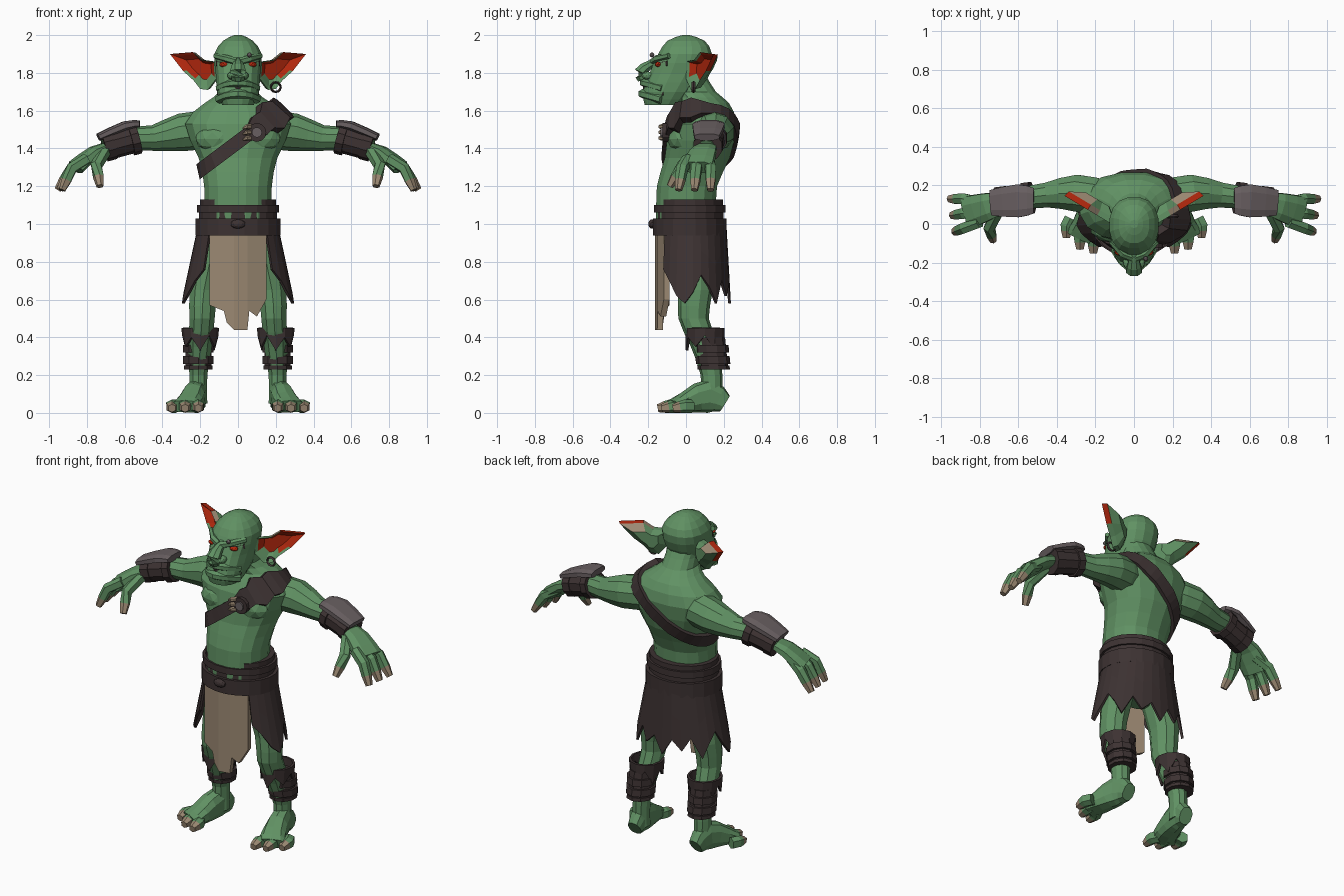
import bpy, bmesh, math
from mathutils import Vector
from mathutils.bvhtree import BVHTree

cube = bpy.data.objects.get("Cube")
if cube:
    bpy.data.objects.remove(cube)


def material(name, *rgb):
    made = bpy.data.materials.new(name)
    made.use_nodes = True
    made.diffuse_color = (*rgb, 1)
    made.node_tree.nodes["Principled BSDF"].inputs["Base Color"].default_value = (*rgb, 1)
    return made


SKIN = material("green skin", .118, .285, .126)
LEATHER = material("dark leather", .046, .032, .032)
PLATE = material("grey plate", .14, .115, .12)
CLOTH = material("beige cloth", .33, .25, .17)
RED = material("red", .43, .02, .004)


def finish(name, bm, materials, mirror=False):
    """Turn a bmesh into an object, mirrored to the other side if asked."""
    bmesh.ops.recalc_face_normals(bm, faces=bm.faces)
    mesh = bpy.data.meshes.new(name)
    bm.to_mesh(mesh)
    bm.free()
    for item in materials:
        mesh.materials.append(item)
    made = bpy.data.objects.new(name, mesh)
    bpy.context.collection.objects.link(made)
    if mirror:
        made.modifiers.new("Mirror", "MIRROR").use_mirror_merge = False
    return made


def bridge(name, loops, materials, mirror=False, ring=True, closed=False, tip=False):
    """Bridge loops of points; with tip, the last band takes the second material."""
    bm = bmesh.new()
    rows = [[bm.verts.new(point) for point in loop] for loop in loops]
    count, size = len(rows), len(rows[0])
    for i in range(count if closed else count - 1):
        a, b = rows[i], rows[(i + 1) % count]
        for j in range(size if ring else size - 1):
            k = (j + 1) % size
            face = bm.faces.new((a[j], a[k], b[k], b[j]))
            face.material_index = int(tip and i == count - 2)
    if ring and not closed:
        bm.faces.new(rows[0])
        bm.faces.new(rows[-1]).material_index = int(tip)
    return finish(name, bm, materials, mirror)


def refine(rings):
    """Add a smoothly curved ring halfway between each pair of rings."""
    result = []
    for i, ring in enumerate(rings[:-1]):
        near = (rings[max(i - 1, 0)], ring, rings[i + 1], rings[min(i + 2, len(rings) - 1)])
        result += [ring, [(9 * (b + c) - a - d) / 16 for a, b, c, d in zip(*near)]]
    return result + [rings[-1]]


def loft(name, rings, materials, sides=10, power=1, flat=1, along=False, **options):
    """Rings are x, y, z, half width and maybe half depth; along sets them square to the path."""
    loops = []
    for i, (x, y, z, width, *depth) in enumerate(rings):
        u, v = Vector((1, 0, 0)), Vector((0, 1, 0))
        if along:
            ahead, behind = rings[min(i + 1, len(rings) - 1)], rings[max(i - 1, 0)]
            path = Vector(ahead[:3]) - Vector(behind[:3])
            u = path.cross(Vector((0, 0, 1))).normalized()
            v = u.cross(path).normalized()
        v = v * (depth[0] if depth else width * flat)
        loop = []
        for j in range(sides):
            angle = math.tau * (j + .5) / sides
            c, s = math.cos(angle), math.sin(angle)
            loop.append(Vector((x, y, z)) + u * width * math.copysign(abs(c) ** power, c)
                        + v * math.copysign(abs(s) ** power, s))
        loops.append(loop)
    return bridge(name, loops, materials, **options)


def tube(name, rings, materials, sides=6, **options):
    return loft(name, rings, materials, sides, along=True, **options)


def ball(name, place, size, colour, mirror=False):
    bm = bmesh.new()
    bmesh.ops.create_icosphere(bm, subdivisions=2, radius=1)
    bmesh.ops.scale(bm, vec=size, verts=bm.verts)
    bmesh.ops.translate(bm, vec=place, verts=bm.verts)
    finish(name, bm, [colour], mirror)


def digit(name, base, knuckle, end, radius, share):
    """A finger or toe whose pale nail starts at a share of its last bone."""
    nail = Vector(knuckle).lerp(Vector(end), share)
    tube(name, [(*base, radius), (*knuckle, radius), (*nail, radius * .9), (*end, radius * .6)],
         [SKIN, CLOTH], power=.8, mirror=True, tip=True)


def drape(name, centre, radii, flare, top, hem, gap, mirror=False):
    """A hanging sheet round a centre, with a torn hem and a gap in front."""
    columns = []
    for i, low in enumerate(hem):
        angle = gap + (math.tau - 2 * gap) * i / (len(hem) - 1)
        column = []
        for z in (top, (top + low) / 2, low):
            spread = flare * (top - z)
            column.append((centre[0] + math.sin(angle) * radii[0] * (1 + spread),
                           centre[1] - math.cos(angle) * radii[1] * (1 + spread * .3), z))
        columns.append(column)
    sheet = bridge(name, columns, [LEATHER], mirror, ring=False)
    sheet.modifiers.new("Thickness", "SOLIDIFY").thickness = .014


# Torso with neck
torso = loft("torso", refine([
    (0, 0, 1, .18, .16), (0, .005, 1.2, .182, .162), (0, .06, 1.35, .212, .175), (0, .09, 1.53, .285, .18),
    (0, .1, 1.64, .18, .13), (0, .05, 1.7, .1, .11), (0, 0, 1.8, .1, .1)]), [SKIN], 16, .9)
ball("chest_muscles", (.1, -.02, 1.45), (.13, .08, .08), SKIN, True)
loft("pelvis", [(0, .03, .78, .07), (0, .03, .86, .17), (0, .02, 1, .19)], [SKIN], flat=.8)

# Head: skull with heavy jaw, nose, lips, brows, eyes
loft("head", refine([
    (0, -.12, 1.63, .085, .1), (0, -.09, 1.7, .112, .14), (0, -.04, 1.8, .12, .155),
    (0, -.005, 1.9, .128, .145), (0, 0, 1.97, .08, .1), (0, 0, 2, .02, .02)]), [SKIN], 16, .85)
tube("nose", refine([(0, -.13, 1.87, .025), (0, -.19, 1.845, .03), (0, -.24, 1.805, .045), (0, -.23, 1.765, .035)]),
     [SKIN], 8, flat=.8)
ball("nostrils", (.032, -.2, 1.785), (.025, .035, .022), SKIN, True)
for name, height, reach, thickness, colour in (("upper_lip", 1.748, .225, .022, SKIN), ("lower_lip", 1.69, .23, .025, SKIN),
                                               ("mouth_line", 1.72, .215, .014, LEATHER)):
    tube(name, refine([(.1 * s, .1 * s * s - reach, height - .03 * s * s, thickness) for s in (-1, -.6, 0, .6, 1)]),
         [colour])
tube("brows", [(.01, -.175, 1.86, .02), (.06, -.155, 1.875, .02), (.12, -.09, 1.89, .015)], [SKIN], mirror=True)
tube("eye_sockets", [(.03, -.16, 1.842, .01), (.07, -.147, 1.846, .01), (.11, -.095, 1.85, .01)],
     [LEATHER], flat=2, mirror=True)
ball("eyes", (.07, -.145, 1.844), (.03, .02, .015), RED, True)
ball("brow_stud", (.06, -.18, 1.895), (.013, .013, .013), PLATE)

# Ears: cupped shell with red hollow, red tip and pale upper edge
outline = ((.12, 1.86), (.19, 1.87), (.24, 1.91), (.36, 1.9), (.29, 1.81), (.235, 1.76), (.2, 1.715), (.16, 1.71),
           (.115, 1.77))
rim = [Vector((x, .6 * x - .07, z)) for x, z in outline]
middle, backward = Vector((.21, .055, 1.83)), Vector((-.5, .9, 0))
bm = bmesh.new()
layers = [[bm.verts.new(middle + (point - middle) * size + backward * depth) for point in rim]
          for size, depth in ((.55, .035), (.85, .01), (1, 0), (.95, .03), (.5, .07))]
for i in range(len(layers) - 1):
    for j in range(len(rim)):
        k = (j + 1) % len(rim)
        face = bm.faces.new((layers[i][j], layers[i][k], layers[i + 1][k], layers[i + 1][j]))
        x, y, z = face.calc_center_median()
        hollow, pale = i == 0 and z > 1.77, i > 1 and .2 < x and z > 1.865
        face.material_index = 1 if x > .27 or hollow else 2 if pale else 0
bm.faces.new(layers[0]).material_index = 1
bm.faces.new(layers[-1])
finish("ears", bm, [SKIN, RED, CLOTH], True)
turns = [math.tau * i / 12 for i in range(12)]
bridge("earring", [[(.2 + math.cos(a) * r, .04 + y, 1.725 + math.sin(a) * r)
                    for r, y in ((.02, 0), (.026, -.01), (.032, 0), (.026, .01))] for a in turns],
       [LEATHER], closed=True)

# Arms, bracers, hands
tube("arms", refine([(.15, .13, 1.5, .1), (.3, .16, 1.485, .1), (.45, .15, 1.455, .068), (.6, .13, 1.45, .06),
                     (.7, .11, 1.4, .05)]), [SKIN], 10, mirror=True)
for name, start, length, radius in (("bracers", .54, .16, .075), ("elbow_cuffs", .53, .04, .086),
                                    ("wrist_cuffs", .66, .05, .08)):
    tube(name, [(x, .2 - .12 * x, 1.6 - .27 * x, radius) for x in (start, start + length)], [LEATHER], 10, mirror=True)
tube("bracer_plates", refine([(.52, .12, 1.53, .07), (.6, .12, 1.52, .09), (.74, .11, 1.46, .07)]),
     [PLATE], 8, flat=.28, power=.7, mirror=True)
tube("palms", refine([(.68, .11, 1.41, .055), (.76, .09, 1.38, .075), (.86, .06, 1.3, .09)]),
     [SKIN], 8, flat=.45, power=.8, mirror=True)
for i, name in enumerate(("outer_fingers", "middle_fingers", "inner_fingers")):
    digit(name, (.8, .11 - .05 * i, 1.345), (.88, .13 - .075 * i, 1.295), (.955 - .012 * i, .13 - .085 * i, 1.18), .031, .55)
digit("thumbs", (.7, .07, 1.39), (.75, -.02, 1.31), (.73, -.085, 1.2), .031, .55)

# Shoulder strap wrapped on the torso, ragged and wider at the shoulder
bm = bmesh.new()
bm.from_mesh(torso.data)
tree = BVHTree.FromBMesh(bm)
bm.free()
origin, upward, across = Vector((.02, .08, 1.45)), Vector((.8, 0, .6)), Vector((-.6, 0, .8))
loops = []
for i in range(32):
    angle = math.tau * i / 32
    outward = upward * math.cos(angle) - Vector((0, math.sin(angle), 0))
    near = max(0, 1 - abs(angle - .5) / .8)
    half = .037 + near * (.06 if i % 2 else .03)
    low, high = [tree.ray_cast(origin + across * side, outward)[0] for side in (-half, half)]
    lift = outward * (.022 + .035 * near)
    loops.append([low, low + lift, high + lift, high])
bridge("shoulder_strap", loops, [LEATHER], closed=True)

# Medallion and teeth on the strap
for name, front, radius, colour in (("medallion", -.125, .05, LEATHER), ("medallion_boss", -.134, .027, PLATE)):
    bridge(name, [[(.1 + radius * math.cos(a), y, 1.485 + radius * math.sin(a)) for a in turns]
                  for y in (-.06, front)], [colour])
for z in (1.515, 1.485, 1.455):
    tube("strap_tooth", [(.07, -.11, z, .015), (.045, -.135, z, .013), (.025, -.13, z - .01, .004)], [CLOTH])

# Belt and knot
for name, low, high, width in (("lower_belt", .94, 1.03, .227), ("belt_core", 1, 1.08, .208),
                               ("upper_belt", 1.06, 1.1, .22), ("waistband", 1.09, 1.13, .205)):
    loft(name, [(0, .02, low, width), (0, .02, high, width)], [LEATHER], 20, flat=.87)
ball("belt_knot", (0, -.18, 1), (.04, .02, .025), LEATHER)

# Skirt, open in front, with a torn hem
hem = [.76, .7, .62, .58, .64, .73, .67, .58, .7, .62, .68, .58]
drape("skirt", (0, .025), (.215, .19), 1, .98, hem + hem[-2::-1], math.radians(44))

# Loincloth, bowed outwards in the middle, with a torn end
strips = ((-.15, .57), (-.075, .54), (-.06, .48), (-.02, .44), (.05, .44), (.06, .54), (.1, .51), (.15, .6))
bridge("loincloth", [[(x, y + abs(x) * .35, z) for y, z in ((-.17, .95), (-.17, low), (-.14, low), (-.14, .95))]
                     for x, low in strips], [CLOTH])

# Legs with wraps
loft("legs", refine([(.12, .04, .93, .1), (.18, .05, .65, .08), (.19, .04, .5, .07), (.2, .1, .35, .065),
                     (.21, .135, .2, .05), (.21, .135, .05, .05)]), [SKIN], flat=1.15, mirror=True)
drape("upper_leg_wraps", (.2, .1), (.1, .105), -1, .45, [.33, .4, .35, .41] * 3 + [.33], 0, True)
for name, low, high, radius in (("shin_wraps", .24, .4, .072), ("calf_bands", .32, .36, .085),
                                ("shin_bands", .26, .3, .085), ("ankle_bands", .23, .25, .08)):
    loft(name, [(.21, .15 - .1 * (z - .2), z, radius) for z in (low, high)], [LEATHER], flat=1.07, mirror=True)

# Feet and toes resting on the ground
soles = [(.21, .205, .05, .04), (.22, .12, .09, .054), (.25, 0, .058, .07), (.28, -.07, .034, .08)]
tube("feet", refine([(x, y, z, width, z) for x, y, z, width in soles]), [SKIN], 10, power=.8, mirror=True)
for i in range(3):
    x, y, size = .21 + .07 * i, -.15 + .02 * i * i, .035
    digit("toes", (.23 + .05 * i, y + .1, size), (x, y + .06, size), (x, y, size * .7), size, .35)
